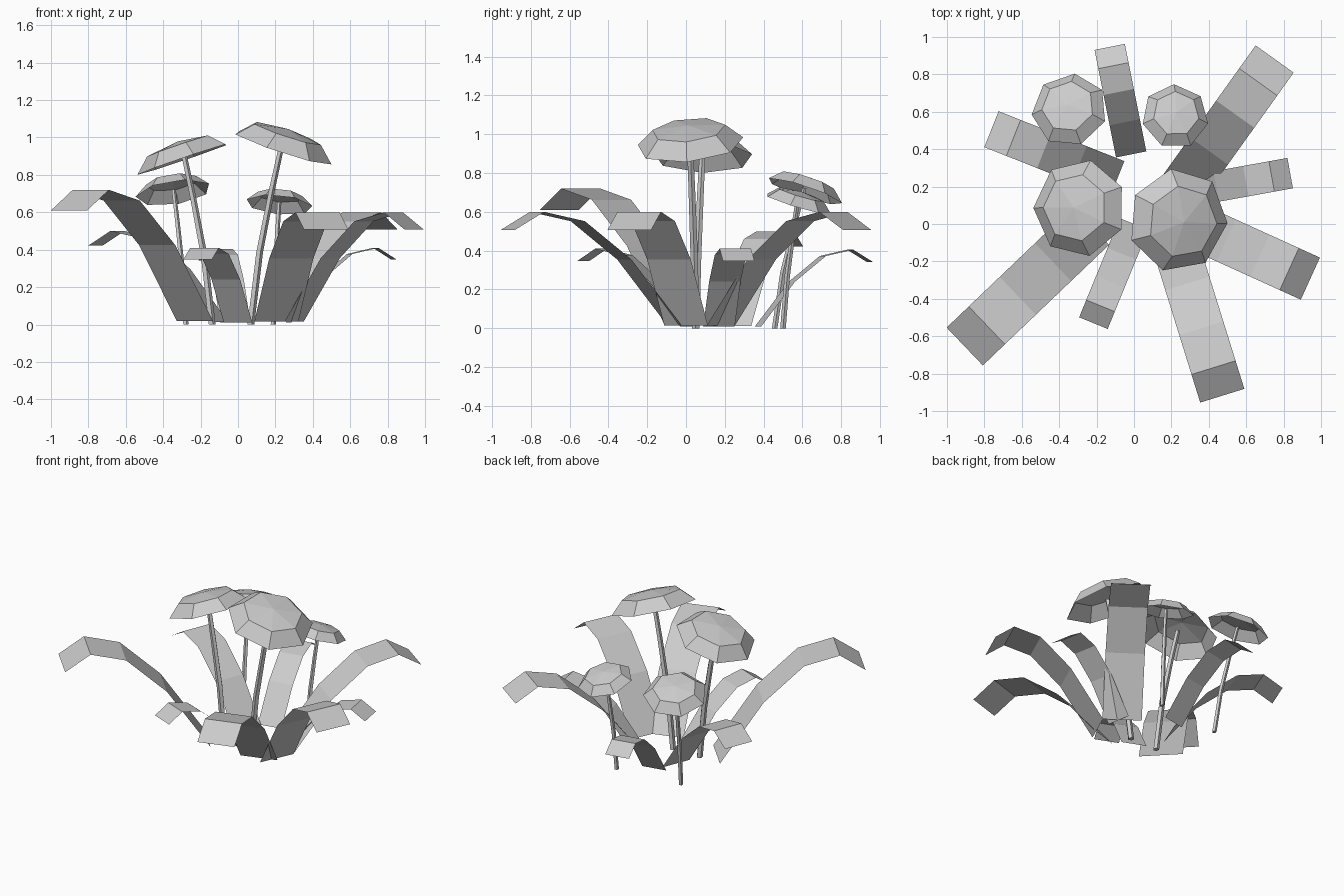
import bpy, math
from mathutils import Vector

if "Cube" in bpy.data.objects:
    bpy.data.objects.remove(bpy.data.objects["Cube"])


def make(name, verts, faces):
    me = bpy.data.meshes.new(name)
    me.from_pydata([tuple(v) for v in verts], [], faces)
    me.update()
    ob = bpy.data.objects.new(name, me)
    bpy.context.collection.objects.link(ob)
    return ob


def rings_to_faces(count, n):
    return [(r * n + i, r * n + (i + 1) % n, (r + 1) * n + (i + 1) % n, (r + 1) * n + i)
            for r in range(count - 1) for i in range(n)]


# Shared arching leaf profile: (fraction of length, fraction of height)
LEAF = [(0, 0.025), (0.30, 0.59), (0.58, 0.92), (0.825, 1.0), (1.0, 0.845)]


def leaf(name, base, tip, width, height):
    b, t = Vector(base), Vector(tip)
    d = (t - b).normalized()
    side = Vector((-d.y, d.x)) * width / 2
    verts = []
    for s, h in LEAF:
        c = b.lerp(t, s)
        z = h * height
        verts += [(c.x - side.x, c.y - side.y, z), (c.x + side.x, c.y + side.y, z)]
    make(name, verts, [(2 * i, 2 * i + 2, 2 * i + 3, 2 * i + 1) for i in range(4)])


def cap(name, center, r, normal, phase, n=7):
    # Open faceted dome, tilted along its normal
    c, nrm = Vector(center), Vector(normal).normalized()
    u = (Vector((1, 0, 0)) - nrm * nrm.x).normalized()
    v = nrm.cross(u)
    verts = []
    for rr, h in ((1.0, 0.0), (0.69, 0.29)):
        for i in range(n):
            a = math.radians(phase) + 2 * math.pi * i / n
            verts.append(c + (u * math.cos(a) + v * math.sin(a)) * r * rr + nrm * h * r)
    verts.append(c + nrm * 0.38 * r)
    faces = rings_to_faces(2, n)
    faces += [(n + i, n + (i + 1) % n, 2 * n) for i in range(n)]
    make(name, verts, faces)
    return c + nrm * 0.2 * r


def stem(name, base, top, r, n=5):
    # Slightly bowed thin tube, narrower at the top
    b = Vector((base[0], base[1], 0))
    verts = []
    for z, s, k in ((0, 0, 1), (0.4, 0.28, 1), (0.75, 0.68, 0.9), (1, 1, 0.8)):
        p = b.lerp(top, s)
        p.z = top.z * z
        for i in range(n):
            a = 2 * math.pi * i / n
            verts.append(p + Vector((math.cos(a), math.sin(a), 0)) * r * k)
    faces = rings_to_faces(4, n)
    faces += [tuple(range(n))[::-1], tuple(range(3 * n, 4 * n))]
    make(name, verts, faces)


# Leaves: base xy, tip xy, width, height
leaves = [
    ((-0.015, 0.372), (-0.13, 0.947), 0.165, 0.405),
    ((0.25, 0.18), (0.752, 0.882), 0.25, 0.60),
    ((0.27, 0.17), (0.835, 0.272), 0.165, 0.41),
    ((0.30, 0.0), (0.943, -0.292), 0.247, 0.60),
    ((0.205, -0.06), (0.472, -0.918), 0.247, 0.60),
    ((0.0, 0.0), (-0.217, -0.53), 0.165, 0.41),
    ((-0.23, -0.01), (-0.905, -0.655), 0.28, 0.72),
    ((-0.09, 0.24), (-0.762, 0.507), 0.207, 0.50),
]
for i, args in enumerate(leaves):
    leaf(f"leaf_{i + 1}", *args)

# Mushrooms: rim centre, radius, tilt, phase, stem base, stem radius
mushrooms = [
    ((0.235, 0.02, 0.945), 0.28, (0.33, -0.10, 1), -5, (0.067, 0.05), 0.02),
    ((-0.29, 0.085, 0.885), 0.262, (-0.34, 0.03, 1), 25, (-0.14, 0.05), 0.02),
    ((-0.345, 0.61, 0.705), 0.205, (-0.15, 0.33, 1), 82, (-0.28, 0.457), 0.015),
    ((0.22, 0.575, 0.64), 0.18, (0.10, 0.30, 1), 92, (0.187, 0.50), 0.015),
]
for i, (c, r, nrm, ph, base, sr) in enumerate(mushrooms):
    top = cap(f"cap_{i + 1}", c, r, nrm, ph)
    top = Vector((c[0], c[1], top.z - 0.1 * r))
    stem(f"stem_{i + 1}", base, top, sr)
